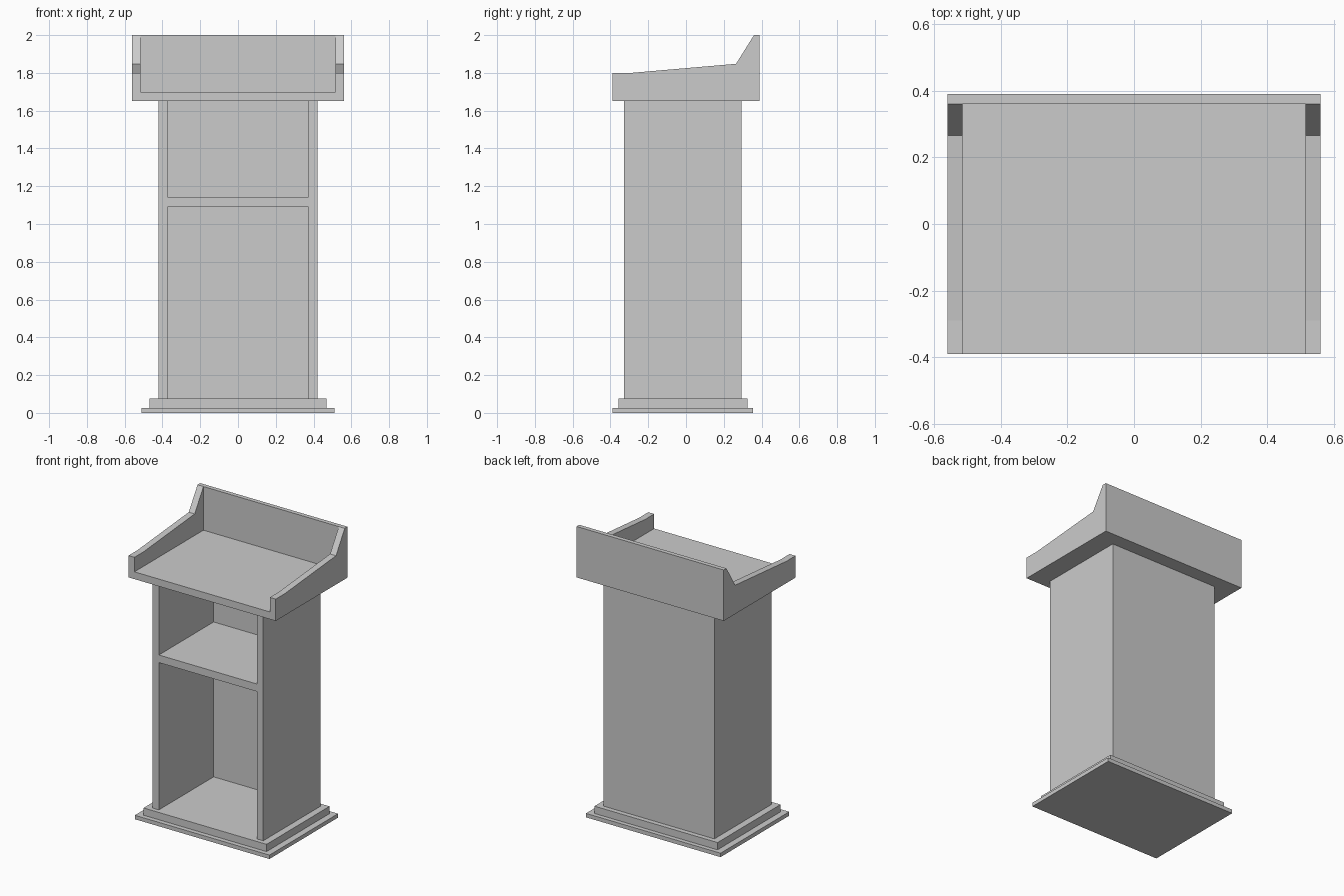
import bpy
import bmesh

if "Cube" in bpy.data.objects:
    bpy.data.objects.remove(bpy.data.objects["Cube"])


def box(name, x, y, z):
    """Axis-aligned box from (min, max) ranges."""
    bm = bmesh.new()
    bmesh.ops.create_cube(bm, size=1)
    for v in bm.verts:
        v.co = [r[0] if c < 0 else r[1] for c, r in zip(v.co, (x, y, z))]
    return finish(name, bm)


def side_panel(name, profile, x0, x1):
    """Extrude a (y, z) profile along x from x0 to x1."""
    bm = bmesh.new()
    face = bm.faces.new([bm.verts.new((x0, y, z)) for y, z in profile])
    ext = bmesh.ops.extrude_face_region(bm, geom=[face])
    for v in ext["geom"]:
        if isinstance(v, bmesh.types.BMVert):
            v.co.x = x1
    return finish(name, bm)


def finish(name, bm):
    bmesh.ops.recalc_face_normals(bm, faces=bm.faces)
    mesh = bpy.data.meshes.new(name)
    bm.to_mesh(mesh)
    bm.free()
    obj = bpy.data.objects.new(name, mesh)
    bpy.context.collection.objects.link(obj)
    return obj


# Stepped base
box("base_plinth", (-0.512, 0.512), (-0.39, 0.356), (0, 0.027))
box("base_step", (-0.468, 0.468), (-0.358, 0.326), (0.027, 0.077))

# Open-fronted cabinet
FRONT, BACK, INNER = -0.327, 0.293, 0.373
box("back_panel", (-INNER, INNER), (BACK - 0.025, BACK), (0.077, 1.65))
box("shelf", (-INNER, INNER), (FRONT, BACK - 0.025), (1.09, 1.142))

# Reading tray
box("tray_floor", (-0.515, 0.515), (-0.39, 0.36), (1.65, 1.70))
box("tray_back", (-0.56, 0.56), (0.36, 0.39), (1.65, 2.0))

# Mirrored cabinet sides and sloped tray sides
tray_profile = [(-0.39, 1.65), (0.36, 1.65), (0.36, 2.0),
                (0.265, 1.848), (-0.29, 1.80), (-0.39, 1.80)]
for label, s in (("left", -1), ("right", 1)):
    box(f"cabinet_side_{label}", sorted((s * INNER, s * 0.421)),
        (FRONT, BACK), (0.077, 1.65))
    side_panel(f"tray_side_{label}", tray_profile, s * 0.515, s * 0.56)
